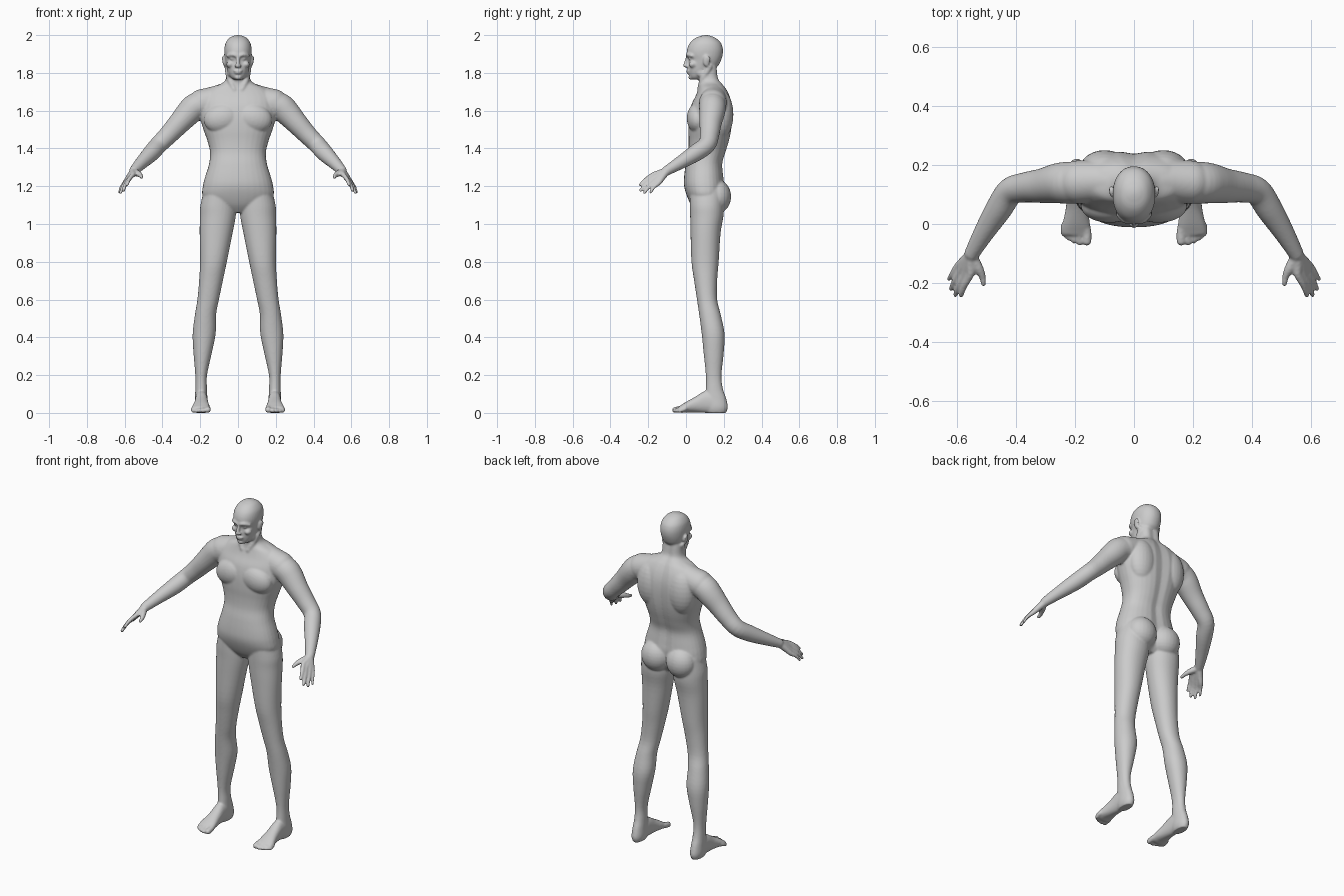
import bpy, bmesh, math
from mathutils import Vector, Matrix

bm = bmesh.new()
N = 32


def smooth_rows(rows, steps=4):
    """Catmull-Rom interpolation through tuples of any length."""
    out = []
    for i in range(len(rows) - 1):
        a, b, c, d = rows[max(i - 1, 0)], rows[i], rows[i + 1], rows[min(i + 2, len(rows) - 1)]
        for s in range(steps):
            t = s / steps
            out.append([0.5 * (2 * q + (r - p) * t + (2 * p - 5 * q + 4 * r - w) * t * t
                               + (3 * q - p - 3 * r + w) * t ** 3) for p, q, r, w in zip(a, b, c, d)])
    return out + [list(rows[-1])]


def skin(rings):
    vs = [[bm.verts.new(p) for p in ring] for ring in rings]
    for a, b in zip(vs, vs[1:]):
        for i in range(N):
            j = (i + 1) % N
            bm.faces.new((a[i], a[j], b[j], b[i]))
    bm.faces.new(vs[0][::-1])
    bm.faces.new(vs[-1])


def loft(rows, axis='z', power=2.2, groove=0.0):
    """Rows: (position on axis, centre x, half width, low edge, high edge)."""
    rings = []
    for t, cx, hw, lo, hi in smooth_rows(rows):
        ring = []
        for k in range(N):
            c, s = math.cos(math.tau * k / N), math.sin(math.tau * k / N)
            u = cx + hw * math.copysign(abs(c) ** (2 / power), c)
            v = (lo + hi) / 2 + (hi - lo) / 2 * math.copysign(abs(s) ** (2 / power), s)
            if s > 0:
                v -= groove * math.exp(-(u / 0.025) ** 2)
            ring.append((u, v, t) if axis == 'z' else (u, t, v))
        rings.append(ring)
    skin(rings)


def blob(c, r, rot=0.0):
    m = Matrix.Translation(c) @ Matrix.Rotation(rot, 4, 'Y') @ Matrix.Diagonal((*r, 1))
    bmesh.ops.create_uvsphere(bm, u_segments=24, v_segments=14, radius=1, matrix=m)


def tube(pts):
    """Round limb along points (x, y, z, radius) with ball ends."""
    rows = smooth_rows(pts)
    rings = []
    for i, (x, y, z, r) in enumerate(rows):
        t = (Vector(rows[min(i + 1, len(rows) - 1)][:3]) - Vector(rows[max(i - 1, 0)][:3])).normalized()
        u = t.cross(Vector((1, 0, 0))).normalized()
        v = t.cross(u)
        rings.append([Vector((x, y, z)) + r * (u * math.cos(math.tau * k / N) + v * math.sin(math.tau * k / N))
                      for k in range(N)])
    skin(rings)
    for p in (pts[0], pts[-1]):
        blob(p[:3], (p[3],) * 3)


# leg
loft([(0.0, .195, .027, .11, .212), (.03, .195, .035, .1, .222), (.08, .195, .033, .1, .212),
      (.13, .195, .031, .105, .195), (.2, .195, .031, .105, .188), (.32, .187, .049, .093, .2),
      (.42, .179, .061, .083, .204), (.52, .172, .056, .07, .184), (.6, .158, .057, .058, .165),
      (.7, .143, .063, .043, .165), (.8, .130, .071, .029, .173), (.95, .116, .087, .024, .183),
      (1.04, .107, .095, .022, .198), (1.10, .105, .094, .02, .20), (1.18, .1, .08, .02, .2)], power=2.1)

# foot and toes
loft([(.205, .195, .024, .004, .06), (.15, .195, .033, 0, .11), (.1, .194, .034, 0, .115),
      (.05, .194, .038, .002, .086), (.0, .196, .047, .002, .058), (-.025, .197, .05, 0, .042),
      (-.038, .197, .046, .004, .034)], axis='y')
for x, tip, r in ((.160, -.058, .016), (.184, -.062, .0115), (.204, -.056, .011),
                  (.222, -.046, .0105), (.238, -.034, .0105)):
    tube([(x * .8 + .039, 0, .03, r), (x, tip + .03, .022, r), (x, tip, r, r)])

# buttock, chest muscle, shoulder blade
blob((.083, .163, 1.145), (.088, .076, .09))
blob((.082, .06, 1.56), (.1, .056, .078), .25)
blob((.1, .185, 1.58), (.085, .066, .13))

# shoulder and arm
tube([(.03, .14, 1.70, .06), (.12, .145, 1.66, .07), (.19, .142, 1.64, .074)])
tube([(.17, .14, 1.64, .072), (.225, .14, 1.622, .071), (.26, .138, 1.59, .068), (.31, .13, 1.535, .059),
      (.37, .124, 1.47, .051), (.42, .11, 1.42, .047), (.46, .05, 1.375, .045),
      (.51, -.03, 1.325, .035), (.55, -.1, 1.283, .026)])

# hand: each finger runs from the wrist over its knuckle to the tip
for knuckle, tip, r in (((.556, -.172, 1.262), (.587, -.242, 1.208), .0105),
                        ((.574, -.172, 1.243), (.606, -.24, 1.178), .0108),
                        ((.589, -.161, 1.228), (.621, -.22, 1.166), .0102),
                        ((.599, -.145, 1.217), (.628, -.187, 1.168), .0092)):
    k, e = Vector(knuckle), Vector(tip)
    w = Vector((.553, -.105, 1.278)).lerp(k, .12)
    m = k.lerp(e, .5) + Vector((.004, -.003, .003))
    tube([(*w, .02), (*w.lerp(k, .55), .0165), (*k, .0135), (*m, r), (*e, r * .85)])
tube([(.548, -.115, 1.275, .019), (.528, -.15, 1.266, .0165), (.515, -.178, 1.256, .012), (.511, -.203, 1.247, .0095)])

# ear, brow, cheek, eye, nostril, jaw corner
blob((.074, .108, 1.862), (.009, .017, .031), .12)
blob((.078, .116, 1.87), (.006, .014, .02), .25)
tube([(.01, .006, 1.892, .009), (.032, .012, 1.897, .010), (.052, .032, 1.89, .010)])
blob((.042, .036, 1.845), (.02, .022, .018))
blob((.03, .026, 1.876), (.014, .014, .010))
blob((.011, .002, 1.836), (.008, .011, .007))
blob((.045, .085, 1.80), (.013, .03, .024))
# neck muscle
tube([(.058, .125, 1.83, .014), (.045, .09, 1.77, .016), (.02, .072, 1.71, .014)])

# mirror all paired parts
copy = bmesh.ops.duplicate(bm, geom=bm.verts[:] + bm.edges[:] + bm.faces[:])["geom"]
for v in [g for g in copy if isinstance(g, bmesh.types.BMVert)]:
    v.co.x *= -1

# torso and neck
loft([(z, 0, w, f, b) for z, w, f, b in (
    (1.06, .04, .06, .16), (1.10, .15, .028, .19), (1.15, .188, .004, .2), (1.20, .186, -.01, .205),
    (1.25, .174, -.01, .2), (1.32, .153, -.001, .195), (1.38, .148, .011, .212), (1.44, .162, .014, .23),
    (1.50, .183, .012, .242), (1.57, .203, .015, .248), (1.63, .2, .028, .245), (1.68, .19, .052, .232),
    (1.72, .145, .066, .212), (1.745, .085, .07, .193), (1.77, .064, .068, .176),
    (1.82, .059, .07, .17), (1.86, .055, .075, .165))], power=2.3, groove=.01)

# head
loft([(z, 0, w, f, b) for z, w, f, b in (
    (1.765, .022, .032, .07), (1.778, .038, .02, .095), (1.81, .054, .013, .135), (1.84, .062, .012, .172),
    (1.87, .068, .014, .187), (1.90, .072, .004, .195), (1.93, .072, .007, .195), (1.96, .065, .022, .184),
    (1.985, .046, .05, .157), (1.996, .025, .08, .13), (2.0, .008, .1, .112))], power=2.15)

# nose, lips, chin
tube([(0, .008, 1.885, .008), (0, .0, 1.86, .009), (0, -.005, 1.838, .0105)])
blob((0, .012, 1.811), (.023, .012, .006))
blob((0, .014, 1.800), (.02, .012, .006))
blob((0, .028, 1.777), (.02, .016, .014))

bmesh.ops.recalc_face_normals(bm, faces=bm.faces[:])
mesh = bpy.data.meshes.new("human_body")
bm.to_mesh(mesh)
bm.free()
body = bpy.data.objects.new("human_body", mesh)
bpy.context.collection.objects.link(body)

# fuse the parts into one skin and soften the joins
fuse = body.modifiers.new("fuse", 'REMESH')
fuse.mode = 'VOXEL'
fuse.voxel_size = 0.0055
fuse.use_smooth_shade = True
soft = body.modifiers.new("soften", 'SMOOTH')
soft.factor = 0.5
soft.iterations = 6
